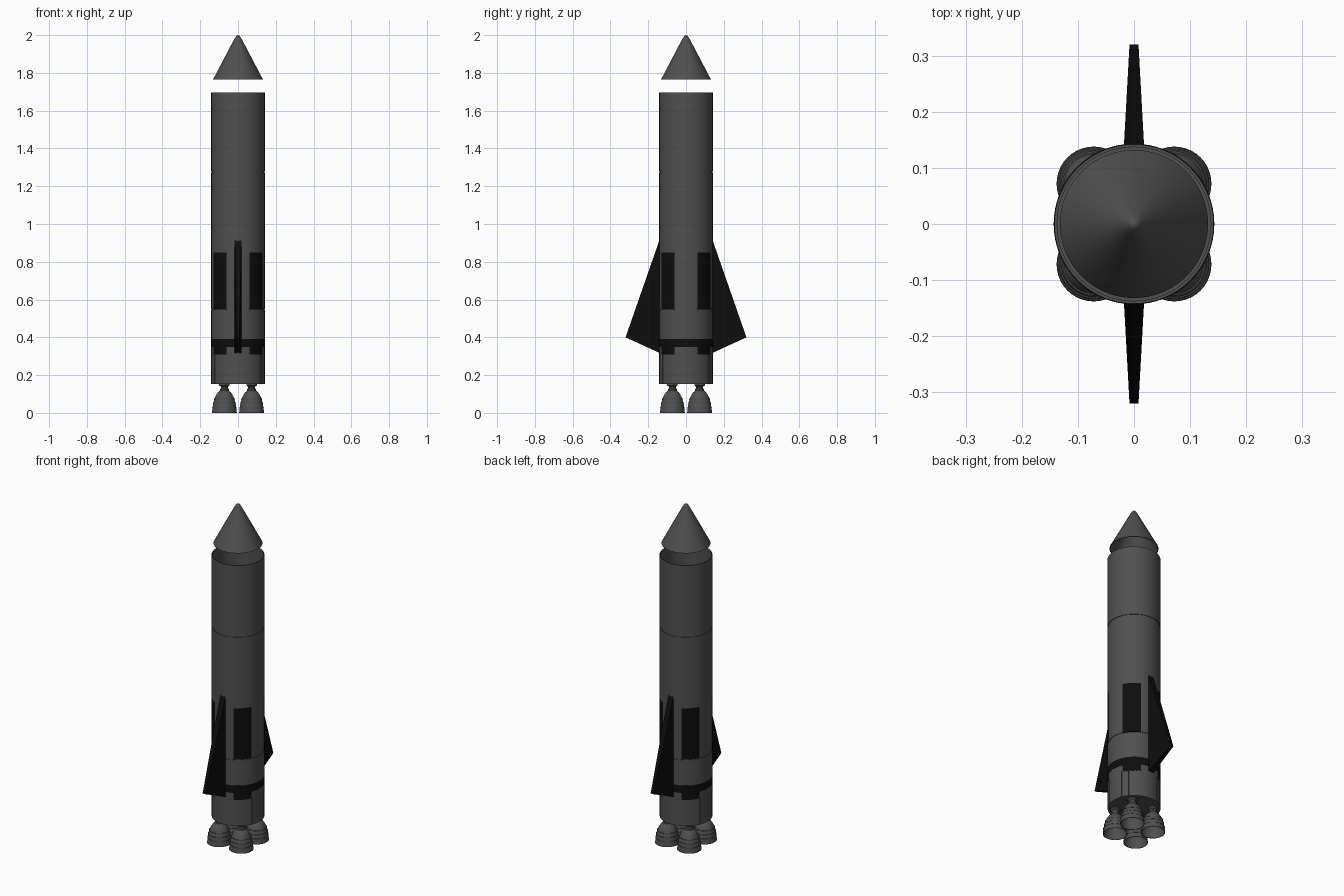
import bpy, bmesh, math

if "Cube" in bpy.data.objects:
    bpy.data.objects.remove(bpy.data.objects["Cube"])

def material(name, v):
    m = bpy.data.materials.new(name)
    m.diffuse_color = (v, v, v, 1)
    m.use_nodes = True
    m.node_tree.nodes["Principled BSDF"].inputs["Base Color"].default_value = m.diffuse_color
    return m

GREY = material("dark_grey", 0.08)
BLACK = material("black", 0.004)

def finish(name, bm, mat, loc=(0, 0, 0)):
    bmesh.ops.remove_doubles(bm, verts=bm.verts, dist=1e-5)
    bmesh.ops.recalc_face_normals(bm, faces=bm.faces)
    for f in bm.faces:
        f.smooth = True
    for e in bm.edges:
        e.smooth = len(e.link_faces) == 2 and e.calc_face_angle(0) < math.radians(30)
    me = bpy.data.meshes.new(name)
    bm.to_mesh(me)
    bm.free()
    me.materials.append(mat)
    ob = bpy.data.objects.new(name, me)
    ob.location = loc
    bpy.context.collection.objects.link(ob)
    return ob

def lathe(name, profile, mat, loc=(0, 0, 0), n=64):
    bm = bmesh.new()
    vs = [bm.verts.new((r, 0, z)) for r, z in profile]
    es = [bm.edges.new(p) for p in zip(vs, vs[1:])]
    bmesh.ops.spin(bm, geom=vs + es, cent=(0, 0, 0), axis=(0, 0, 1),
                   angle=2 * math.pi, steps=n, use_duplicate=False)
    return finish(name, bm, mat, loc)

def arc_plates(name, centres, half, z0, z1, r0, r1, mat, n=8):
    """Curved plates hugging the hull, one at each centre angle (degrees)."""
    bm = bmesh.new()
    for c in centres:
        rows = []
        for i in range(n + 1):
            a = math.radians(c - half + 2 * half * i / n)
            rows.append([bm.verts.new((r * math.cos(a), r * math.sin(a), z))
                         for r, z in ((r0, z0), (r1, z0), (r1, z1), (r0, z1))])
        for p, q in zip(rows, rows[1:]):
            for k in range(4):
                bm.faces.new((p[k], p[(k + 1) % 4], q[(k + 1) % 4], q[k]))
        bm.faces.new(rows[0])
        bm.faces.new(rows[-1])
    return finish(name, bm, mat)

R = 0.142
DIAGONALS = (45, 135, 225, 315)

# Hollow nose cone, floating above the hull
lathe("nose_cone", [(0, 2.0), (0.007, 1.997), (0.013, 1.99), (0.022, 1.975),
                    (0.132, 1.765), (0.128, 1.765), (0.02, 1.97), (0, 1.985)], GREY)

# Upper stage is an open tube, with narrow grooves between hull sections
lathe("upper_stage", [(0, 1.278), (R, 1.278), (R, 1.697), (0.137, 1.697),
                      (0.137, 1.29), (0, 1.29)], GREY)
lathe("stage_seam", [(0.139, 1.265), (0.139, 1.285)], GREY)
lathe("lower_stage", [(0, 0.55), (R, 0.55), (R, 1.271), (0, 1.271)], GREY)
lathe("skirt_seam", [(0.139, 0.54), (0.139, 0.555)], GREY)
lathe("engine_skirt", [(0, 0.152), (R, 0.152), (R, 0.544), (0, 0.544)], GREY)

# Black markings: side panels, ring and tabs
arc_plates("side_panels", DIAGONALS, 20, 0.548, 0.85, 0.138, 0.1435, BLACK)
lathe("black_ring", [(0.139, 0.348), (0.1432, 0.348), (0.1432, 0.392), (0.139, 0.392)], BLACK)
arc_plates("ring_tabs", DIAGONALS, 20, 0.308, 0.352, 0.138, 0.1437, BLACK)

# Thin ribs on the skirt
arc_plates("skirt_ribs", [a + d for a in (0, 90, 180, 270) for d in (-37, -29, -21, 21, 29, 37)],
           1.6, 0.155, 0.308, 0.138, 0.1434, GREY, 2)

# Tapered fins front and back
for side, name in ((-1, "front_fin"), (1, "back_fin")):
    bm = bmesh.new()
    outline = ((0.13, 0.945, 0.0185), (0.32, 0.40, 0.008), (0.13, 0.313, 0.0185))
    a, b = ([bm.verts.new((s * t, side * y, z)) for y, z, t in outline] for s in (-1, 1))
    bm.faces.new(a)
    bm.faces.new(b)
    for k in range(3):
        j = (k + 1) % 3
        bm.faces.new((a[k], a[j], b[j], b[k]))
    finish(name, bm, BLACK)

# Four engines with banded hollow bells
bell = [(0.028, 0.155), (0.028, 0.146), (0.018, 0.138), (0.018, 0.13), (0.024, 0.126),
        (0.024, 0.118), (0.034, 0.109), (0.045, 0.092), (0.053, 0.073), (0.0585, 0.052),
        (0.0625, 0.03), (0.066, 0), (0.063, 0), (0.059, 0.03), (0.049, 0.073),
        (0.03, 0.107), (0, 0.118)]
for i, (sx, sy) in enumerate(((-1, -1), (1, -1), (1, 1), (-1, 1))):
    loc = (sx * 0.072, sy * 0.072, 0)
    lathe(f"engine_bell_{i + 1}", bell, GREY, loc, 40)
    for k, (r, z) in enumerate(((0.0535, 0.073), (0.059, 0.052), (0.063, 0.03))):
        lathe(f"bell_band_{i + 1}_{k + 1}", [(r - 0.003, z - 0.002), (r + 0.0015, z - 0.002),
              (r + 0.0015, z + 0.002), (r - 0.003, z + 0.002)], GREY, loc, 40)
